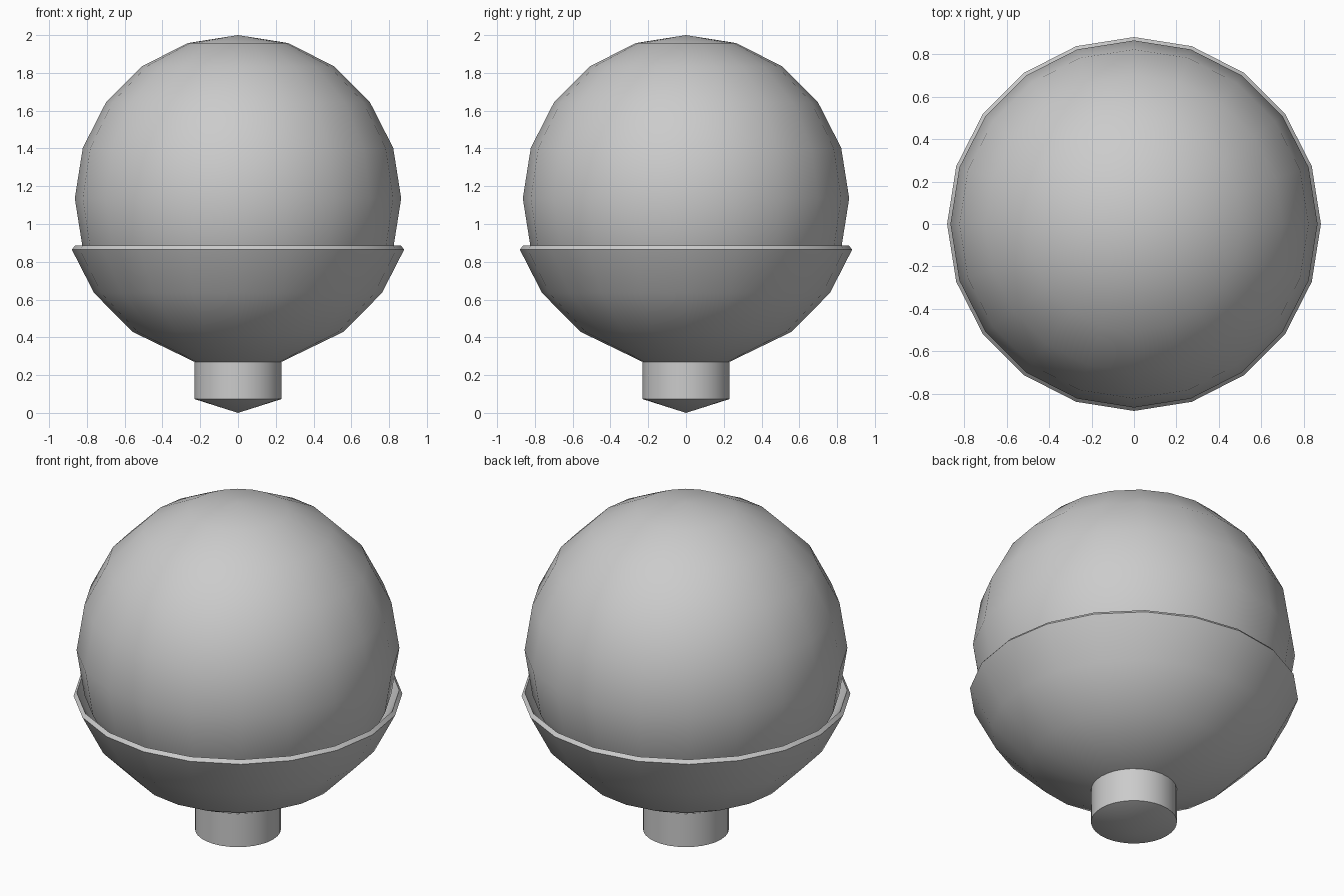
import bpy, bmesh, math

if "Cube" in bpy.data.objects:
    bpy.data.objects.remove(bpy.data.objects["Cube"])


def lathe(name, profile, sides, angle=35):
    """Revolve (radius, height) points about z; radius 0 makes a pole."""
    bm = bmesh.new()
    rings = []
    for r, z in profile:
        count = sides if r > 0 else 1
        rings.append([bm.verts.new((r * math.cos(2 * math.pi * i / sides),
                                    r * math.sin(2 * math.pi * i / sides), z))
                      for i in range(count)])
    for a, b in zip(rings, rings[1:]):
        for i in range(sides):
            j = (i + 1) % sides
            corners = [a[i % len(a)], a[j % len(a)], b[j % len(b)], b[i % len(b)]]
            bm.faces.new(list(dict.fromkeys(corners)))
    bmesh.ops.recalc_face_normals(bm, faces=bm.faces)
    mesh = bpy.data.meshes.new(name)
    bm.to_mesh(mesh)
    bm.free()
    obj = bpy.data.objects.new(name, mesh)
    bpy.context.collection.objects.link(obj)
    bpy.ops.object.select_all(action='DESELECT')
    obj.select_set(True)
    bpy.context.view_layer.objects.active = obj
    bpy.ops.object.shade_smooth_by_angle(angle=math.radians(angle))
    return obj


# Glass globe
R, CZ = 0.864, 1.136
globe = [(R * math.sin(math.pi * k / 10) if 0 < k < 10 else 0,
          CZ - R * math.cos(math.pi * k / 10)) for k in range(11)]
lathe("globe", globe, 20)

# Thin cup holding the globe, outer skin then rim then inner skin
lathe("cup", [(0, 0.27), (0.23, 0.27), (0.56, 0.43), (0.762, 0.635), (0.88, 0.865),
              (0.863, 0.885), (0.744, 0.652), (0.548, 0.452), (0.22, 0.292), (0, 0.292)], 20)

# Stem with a shallow pointed base
lathe("stem", [(0, 0), (0.23, 0.073), (0.23, 0.27), (0, 0.27)], 32)
